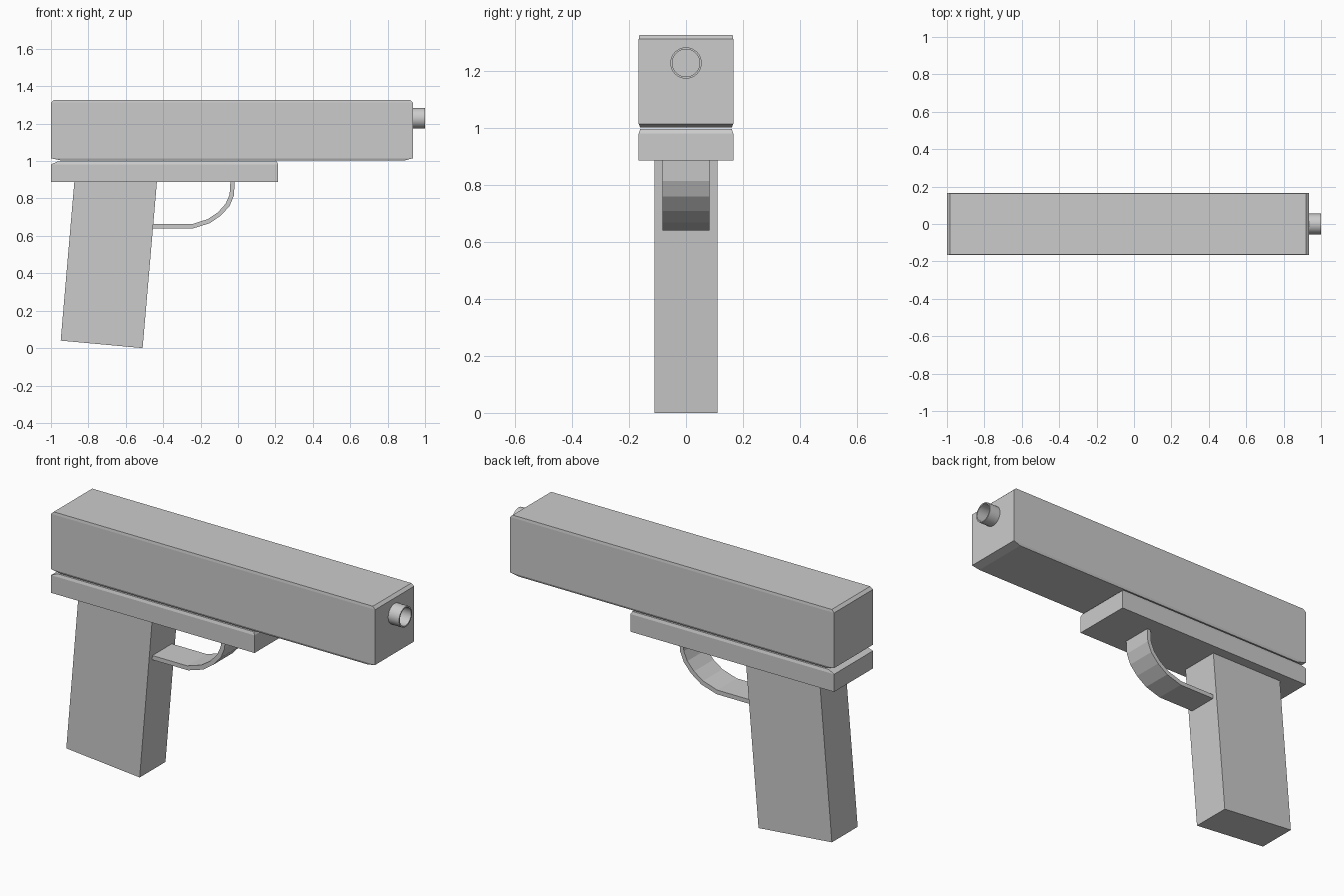
import bpy, bmesh, math

if "Cube" in bpy.data.objects:
    bpy.data.objects.remove(bpy.data.objects["Cube"])


def finish(name, bm):
    bmesh.ops.recalc_face_normals(bm, faces=bm.faces)
    mesh = bpy.data.meshes.new(name)
    bm.to_mesh(mesh)
    bm.free()
    obj = bpy.data.objects.new(name, mesh)
    bpy.context.collection.objects.link(obj)
    return obj


def loft(name, rings, cap=True, closed=False):
    """Skin a list of vertex rings, capping the ends or joining last to first."""
    bm = bmesh.new()
    vs = [[bm.verts.new(p) for p in ring] for ring in rings]
    n = len(vs[0])
    pairs = list(zip(vs, vs[1:])) + ([(vs[-1], vs[0])] if closed else [])
    for a, b in pairs:
        for i in range(n):
            j = (i + 1) % n
            bm.faces.new((a[i], a[j], b[j], b[i]))
    if cap and not closed:
        bm.faces.new(vs[0][::-1])
        bm.faces.new(vs[-1])
    return finish(name, bm)


def block(name, levels):
    """Box with chamfered ends from levels of (z, x_min, x_max, half_width)."""
    return loft(name, [[(a, -w, z), (b, -w, z), (b, w, z), (a, w, z)]
                       for z, a, b, w in levels])


def extrude_profile(name, points, w):
    return loft(name, [[(x, y, z) for x, z in points] for y in (-w, w)])


# Slide with thin chamfers, and the frame beneath it
block("slide", [(1.003, -0.945, 0.89, 0.161), (1.015, -1.0, 0.935, 0.166),
                (1.313, -1.0, 0.935, 0.166), (1.327, -0.985, 0.92, 0.164)])
block("frame", [(0.887, -1.0, 0.215, 0.166), (0.982, -1.0, 0.215, 0.166),
                (0.997, -0.965, 0.207, 0.161)])

# Slanted grip, its top sunk into the frame
extrude_profile("grip", [(-0.948, 0.04), (-0.51, 0.0),
                         (-0.43, 0.93), (-0.868, 0.97)], 0.11)

# Trigger guard: a flat strip following a faceted curve
outer = [(-0.47, 0.64), (-0.24, 0.64), (-0.15, 0.668), (-0.09, 0.71),
         (-0.045, 0.76), (-0.022, 0.815), (-0.017, 0.90)]
inner = [(-0.47, 0.663), (-0.245, 0.663), (-0.16, 0.69), (-0.106, 0.727),
         (-0.066, 0.772), (-0.045, 0.82), (-0.04, 0.90)]
w = 0.083
loft("trigger_guard", [[(o[0], -w, o[1]), (o[0], w, o[1]),
                        (i[0], w, i[1]), (i[0], -w, i[1])]
                       for o, i in zip(outer, inner)])

# Hollow muzzle tube
angles = [2 * math.pi * k / 32 for k in range(32)]
muzzle = loft("muzzle", [[(x, r * math.cos(t), 1.229 + r * math.sin(t)) for t in angles]
                         for x, r in ((0.93, 0.055), (1.0, 0.055),
                                      (1.0, 0.048), (0.93, 0.048))], closed=True)
bpy.context.view_layer.objects.active = muzzle
muzzle.select_set(True)
bpy.ops.object.shade_smooth_by_angle(angle=math.radians(30))
